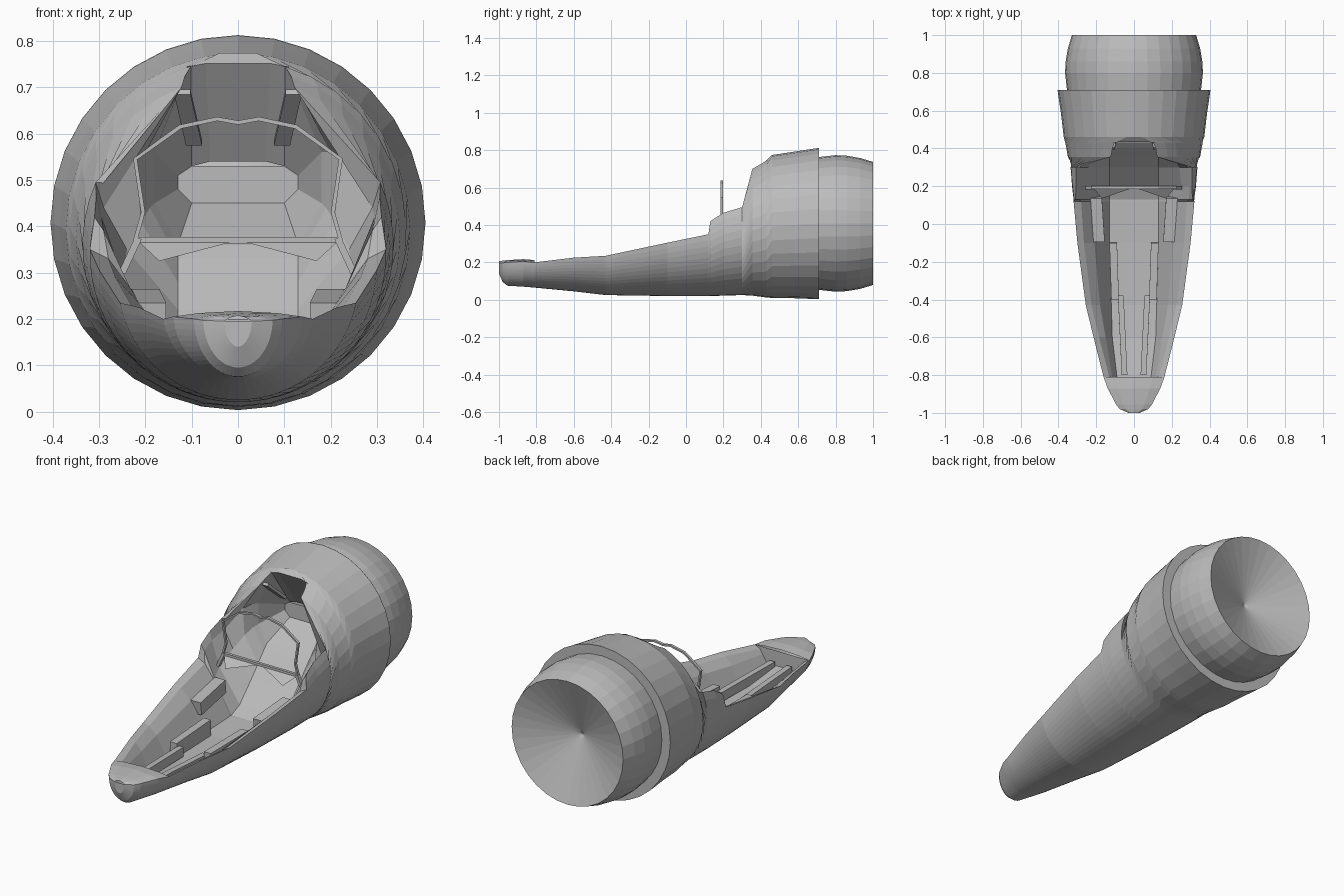
import bpy, bmesh, math
from mathutils import Vector

if "Cube" in bpy.data.objects:
    bpy.data.objects.remove(bpy.data.objects["Cube"])

grey = bpy.data.materials.new("hull grey")
grey.diffuse_color = (0.5, 0.5, 0.5, 1)
grey.use_nodes = True
grey.node_tree.nodes["Principled BSDF"].inputs["Base Color"].default_value = grey.diffuse_color


def finish(name, bm, outward=None):
    """Weld, orient and store a mesh; outward=True/False turns faces away from / to the axis."""
    bmesh.ops.remove_doubles(bm, verts=bm.verts, dist=0.0005)
    bmesh.ops.recalc_face_normals(bm, faces=bm.faces)
    if outward is not None:
        s = 0
        for f in bm.faces:
            c = f.calc_center_median()
            s += f.calc_area() * f.normal.dot(c - Vector((0, c.y, 0.4)))
        if (s > 0) != outward:
            bmesh.ops.reverse_faces(bm, faces=bm.faces)
    me = bpy.data.meshes.new(name)
    bm.to_mesh(me)
    bm.free()
    me.materials.append(grey)
    ob = bpy.data.objects.new(name, me)
    bpy.context.collection.objects.link(ob)
    return ob


def loft(name, rows, outward, caps=()):
    bm = bmesh.new()
    vs = [[bm.verts.new(p) for p in r] for r in rows]
    for a, b in zip(vs, vs[1:]):
        for i in range(len(a) - 1):
            bm.faces.new((a[i], a[i + 1], b[i + 1], b[i]))
    for c in caps:
        bm.faces.new(vs[c])
    return finish(name, bm, outward)


# Hull stations: y, half width, centre z, bottom z, sill z (None = closed ring)
stations = [
    (-1.0, .03, .20, .14, .195), (-.98, .075, .20, .095, .197),
    (-.955, .095, .203, .075, .20), (-.87, .14, .215, .07, .205),
    (-.81, .163, .225, .065, .20), (-.6, .217, .26, .045, .225),
    (-.43, .26, .285, .025, .235), (-.1, .30, .32, .02, .305),
    (.12, .32, .34, .02, .35), (.13, .32, .34, .02, .42),
    (.2, .328, .348, .022, .465), (.3, .336, .36, .025, .495),
    (.355, .35, .372, .022, .70), (.40, .358, .38, .016, .725),
    (.43, .364, .386, .012, .745), (.46, .372, .392, .010, None),
    (.58, .386, .40, .008, None), (.71, .405, .4075, .003, None)]


def sill_angle(s):
    y, a, zc, zb, zs = s
    return math.pi if zs is None else math.acos(max(-1, min(1, (zc - zs) / (zc - zb))))


def ring(s, n=32):
    y, a, zc, zb, zs = s
    t = sill_angle(s)
    return [(a * math.sin(u), y, zc - (zc - zb) * math.cos(u))
            for u in (t * (2 * i / n - 1) for i in range(n + 1))]


# Outer shell
loft("hull_shell", [ring(s) for s in stations], True, caps=(0,))

# Rear engine drum, its step and the concave rear cone
drum = [(.71, .405), (.71, .355), (.80, .365), (.86, .362), (.93, .35),
        (1.0, .329), (.88, .02), (.87, .001)]
loft("rear_drum", [ring((y, r, .408, .408 - r, None)) for y, r in drum], True)

# Nose deck, slightly crowned
deck = []
for s in stations[:5]:
    x, y, z = ring(s)[-1]
    deck.append([(x * k, y, z + .012 * (1 - k * k)) for k in (-1, -.6, 0, .6, 1)])
loft("nose_deck", deck, None)

# Cockpit lining: y -> rim, ledge, wall foot (x, z); the sill comes from the hull
lining = {
    -.81: ((.13, .185), (.115, .16), (.09, .12)),
    -.6: ((.185, .21), (.15, .17), (.115, .09)),
    -.43: ((.225, .22), (.18, .185), (.12, .08)),
    -.1: ((.265, .29), (.21, .23), (.13, .08)),
    .12: ((.28, .33), (.22, .25), (.13, .09)),
    .13: ((.29, .39), (.23, .26), (.13, .09)),
    .2: ((.295, .42), (.25, .29), (.13, .12)),
    .3: ((.29, .44), (.24, .35), (.13, .22)),
    .355: ((.22, .55), (.21, .41), (.13, .28)),
    .40: ((.20, .56), (.19, .44), (.13, .33)),
    .43: ((.18, .56), (.18, .45), (.13, .36)),
}
tub = []
for s in stations:
    if s[0] in lining:
        x, y, z = ring(s)[-1]
        half = [(x, z)] + list(lining[s[0]])
        tub.append([(-px, y, pz) for px, pz in half] + [(px, y, pz) for px, pz in reversed(half)])
back = [(.10, .53), (.13, .51), (.13, .48), (.1, .45)]
tub.append([(-x, .58, z) for x, z in back] + [(x, .58, z) for x, z in reversed(back)])
loft("cockpit_lining", tub, False, caps=(0, -1))

# Hood ceiling sloping down to the headrest
ceiling = [[(-.11, .43, .745), (-.07, .435, .752), (.07, .435, .752), (.11, .43, .745)],
           [(-.10, .58, .53), (-.06, .58, .54), (.06, .58, .54), (.10, .58, .53)]]
loft("hood_ceiling", ceiling, False)
# Small lip joining the ceiling to the hood's front edge
top = ring(stations[14])[-1]
lip = bmesh.new()
pts = [(-top[0], .43, .745), (-.07, .435, .752), (.07, .435, .752), (top[0], .43, .745),
       (.04, .46, .774), (-.04, .46, .774)]
lip.faces.new([lip.verts.new(p) for p in pts])
finish("hood_lip", lip, True)


def beam(name, path, w, h, mirror=False):
    """Rectangular bar swept along a path: w across x, h in z (or y for upright paths)."""
    for side in ((1, -1) if mirror else (1,)):
        bm = bmesh.new()
        rows = []
        for i, p in enumerate(path):
            d = (Vector(path[min(i + 1, len(path) - 1)]) - Vector(path[max(i - 1, 0)])).normalized()
            u = Vector((0, 1, 0)) if abs(d.y) < .5 else Vector((1, 0, 0))
            v = d.cross(u).normalized()
            c = [Vector(p) + u * a * w / 2 + v * b * h / 2
                 for a, b in ((-1, -1), (1, -1), (1, 1), (-1, 1))]
            rows.append([bm.verts.new((q.x * side, q.y, q.z)) for q in c])
        for a, b in zip(rows, rows[1:]):
            for i in range(4):
                j = (i + 1) % 4
                bm.faces.new((a[i], a[j], b[j], b[i]))
        bm.faces.new(rows[0])
        bm.faces.new(rows[-1])
        finish(name + ("_left" if side < 0 else ""), bm)


# Windscreen hoop and dashboard bar
half_hoop = [(.222, .37), (.205, .43), (.222, .545), (.16, .59), (.125, .615), (.045, .632)]
hoop = [(-x, .192, z) for x, z in half_hoop] + [(0, .192, .624)] + \
       [(x, .192, z) for x, z in reversed(half_hoop)]
beam("windscreen_hoop", hoop, .014, .009)
beam("dashboard_bar", [(-.225, .195, .37), (.225, .195, .37)], .016, .014)

# Hoop feet, pedal rails, side consoles and hood braces, one per side
beam("hoop_foot", [(.215, .192, .375), (.25, .192, .30)], .02, .015, True)
beam("pedal_rail", [(.05, -.80, .12), (.07, -.38, .11)], .03, .05, True)
beam("side_console", [(.10, -.40, .11), (.11, -.10, .12)], .04, .09, True)
beam("armrest", [(.185, -.09, .20), (.20, .14, .23)], .06, .07, True)
beam("hood_brace", [(.12, .40, .69), (.095, .52, .58)], .035, .015, True)

# Dashboard fins under the bar
for side in (1, -1):
    bm = bmesh.new()
    bm.faces.new([bm.verts.new((side * x, y, z)) for x, y, z in
                  ((.01, .19, .367), (.215, .19, .367), (.17, .135, .325))])
    finish("dashboard_fin", bm)
